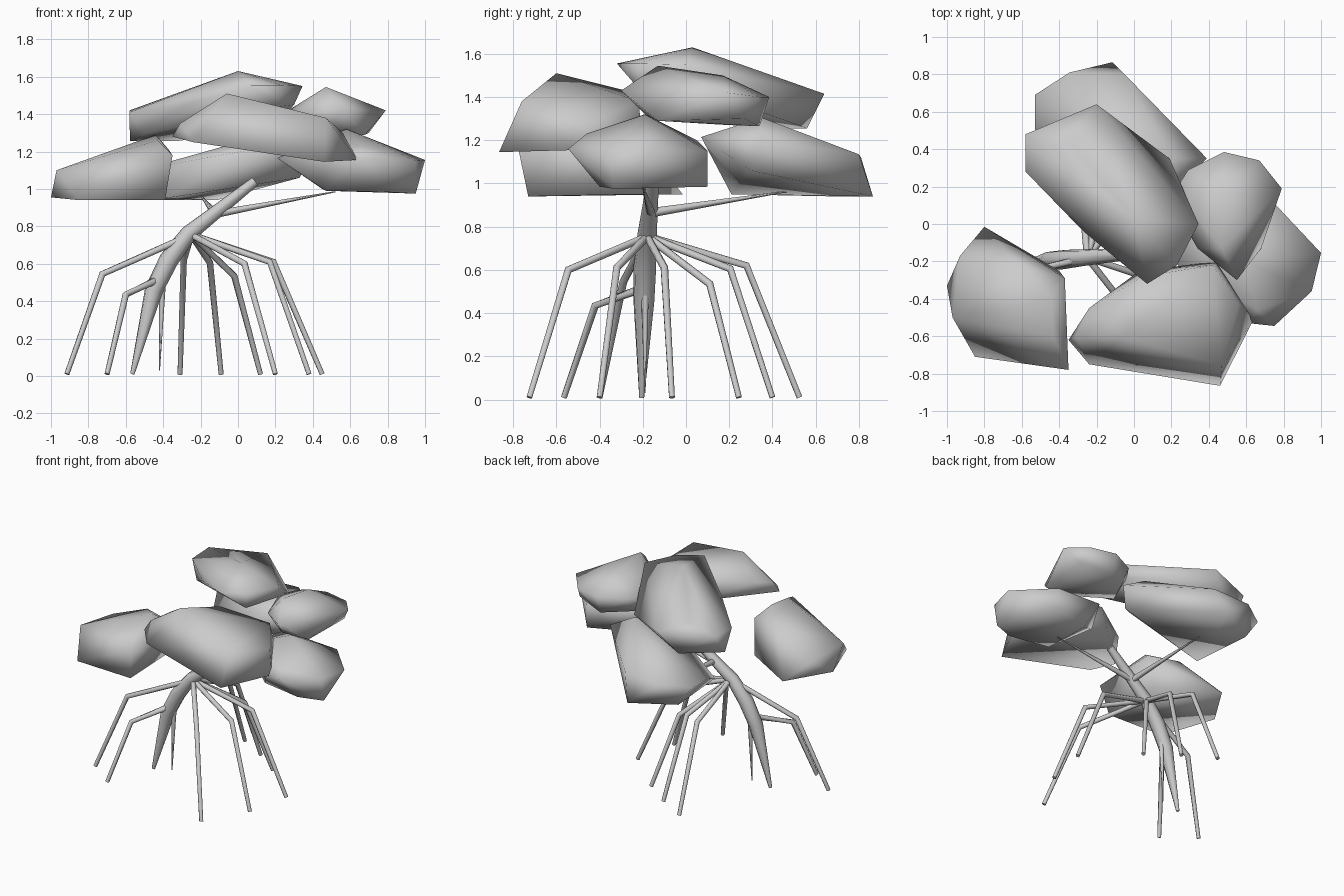
import bpy, bmesh, math
from mathutils import Vector


def finish(name, bm, angle):
    bmesh.ops.recalc_face_normals(bm, faces=bm.faces)
    mesh = bpy.data.meshes.new(name)
    bm.to_mesh(mesh)
    bm.free()
    ob = bpy.data.objects.new(name, mesh)
    bpy.context.collection.objects.link(ob)
    bpy.ops.object.select_all(action='DESELECT')
    ob.select_set(True)
    bpy.context.view_layer.objects.active = ob
    bpy.ops.object.shade_smooth_by_angle(angle=math.radians(angle))
    return ob


def foliage(name, low, high):
    """Smooth-shaded leaf clump: convex hull of its underside and crown corners."""
    bm = bmesh.new()
    for p in low + high:
        bm.verts.new(p)
    bmesh.ops.convex_hull(bm, input=bm.verts)
    bmesh.ops.delete(bm, geom=[v for v in bm.verts if not v.link_faces], context='VERTS')
    return finish(name, bm, 180)


def limb(name, path, radii, sides=8):
    """Tapered tube with mitred bends along a path."""
    pts = [Vector(p) for p in path]
    bm = bmesh.new()
    rings = []
    for i, p in enumerate(pts):
        a = (p - pts[i - 1]).normalized() if i else Vector()
        b = (pts[i + 1] - p).normalized() if i < len(pts) - 1 else Vector()
        t = (a + b).normalized()
        u = t.cross(Vector((0.3, 1, 0.1))).normalized()
        v = t.cross(u)
        rings.append([bm.verts.new(p + radii[i] * (u * math.cos(k * math.tau / sides) + v * math.sin(k * math.tau / sides)))
                      for k in range(sides)])
    for r, s in zip(rings, rings[1:]):
        for k in range(sides):
            n = (k + 1) % sides
            bm.faces.new((r[k], r[n], s[n], s[k]))
    bm.faces.new(rings[0])
    bm.faces.new(rings[-1])
    return finish(name, bm, 60)


# Trunk, leaning from a pointed base up into the crown
limb("trunk", [(-.565, -.205, .01), (-.45, -.195, .46), (-.37, -.19, .62), (-.265, -.18, .76), (.09, -.15, 1.04)],
     [.012, .05, .053, .045, .026])

# Thin branches under the crown
limb("right_branch", [(-.15, -.16, .86), (.52, -.20, .985)], [.022, .003])
limb("back_branch", [(-.12, -.16, .865), (-.20, .48, .965)], [.022, .003])

# Stilt roots: knee and foot of each, sharing one hub
hub = (-.25, -.18, .755)
knees_feet = [
    ((-.725, -.29, .545), (-.915, -.40, .01)),
    ((.035, -.545, .60), (.20, -.725, .01)),
    ((.17, -.32, .61), (.38, -.40, .01)),
    ((.19, -.10, .61), (.45, -.065, .01)),
    ((-.02, .11, .535), (.12, .245, .01)),
    ((-.15, .205, .605), (-.09, .40, .01)),
    ((-.29, .28, .62), (-.31, .525, .01)),
]
for i, (knee, foot) in enumerate(knees_feet):
    limb(f"stilt_root_{i + 1}", [hub, knee, foot], [.018, .018, .014])
limb("low_stilt_root", [(-.43, -.20, .515), (-.60, -.42, .435), (-.70, -.565, .01)], [.02, .018, .014])
limb("hanging_root", [(-.40, -.19, .60), (-.42, -.19, .03)], [.022, .003])

# Leaf clumps
foliage("left_foliage",
        [(-.80, -.015, .95), (-1, -.33, .955), (-.85, -.71, .94), (-.39, -.73, .94), (-.40, -.25, .95)],
        [(-.97, -.50, 1.10), (-.93, -.17, 1.07), (-.35, -.78, 1.18), (-.37, -.29, 1.21),
         (-.44, -.40, 1.29), (-.43, -.60, 1.26), (-.60, -.23, 1.22)])
foliage("front_foliage",
        [(-.35, -.62, 1.28), (-.24, -.75, 1.25), (.46, -.865, 1.145), (.64, -.51, 1.155),
         (.03, -.25, 1.25), (.45, -.20, 1.2)],
        [(-.31, -.60, 1.35), (-.24, -.45, 1.38), (-.06, -.60, 1.51), (.47, -.76, 1.38),
         (.56, -.42, 1.30), (.05, -.28, 1.43), (.42, -.22, 1.38)])
foliage("right_foliage",
        [(.47, -.35, .99), (.78, -.40, .985), (.95, -.33, .975), (.76, .10, .985), (.45, .0, 1.0)],
        [(.21, -.20, 1.165), (.61, -.53, 1.16), (.75, -.545, 1.16), (.95, -.36, 1.15), (1, -.155, 1.155),
         (.76, .10, 1.15), (.58, -.19, 1.32), (.66, -.46, 1.23), (.35, .05, 1.2)])
foliage("upper_right_foliage",
        [(.50, -.19, 1.32), (.68, -.13, 1.29), (.23, .06, 1.28), (.30, .20, 1.27), (.48, .34, 1.265), (.70, .27, 1.30)],
        [(.55, -.30, 1.43), (.34, -.13, 1.40), (.79, .19, 1.42), (.67, .34, 1.40), (.48, .385, 1.40),
         (.29, .29, 1.40), (.22, .18, 1.39), (.47, -.13, 1.545), (.47, .17, 1.50)])
foliage("top_foliage",
        [(-.578, .36, 1.255), (-.33, .56, 1.255), (.19, .35, 1.33), (.30, 0, 1.45),
         (.22, -.22, 1.44), (-.50, .22, 1.29)],
        [(-.20, .64, 1.415), (-.58, .48, 1.42), (-.58, .28, 1.41), (-.27, -.04, 1.45), (.07, -.32, 1.555),
         (.23, -.22, 1.555), (.345, 0, 1.55), (0, .03, 1.63), (-.35, .45, 1.46)])
foliage("back_foliage",
        [(-.115, .865, .94), (-.42, .69, .94), (-.39, .21, .95), (.33, .30, 1.06)],
        [(-.345, .81, 1.12), (-.53, .69, 1.10), (-.53, .51, 1.10), (-.05, .80, 1.135), (.10, .07, 1.215),
         (.20, .35, 1.305), (.39, .35, 1.2)])
